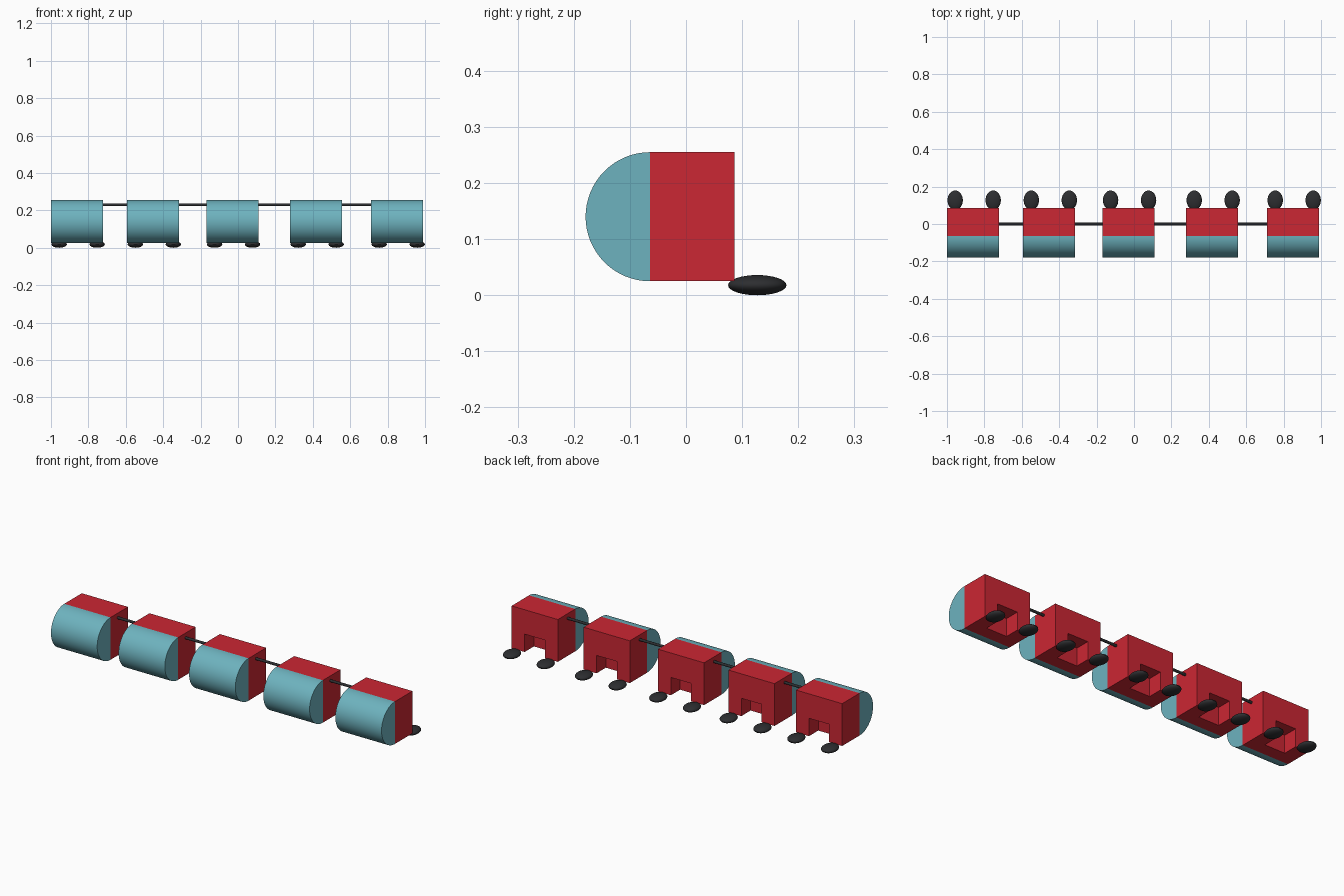
import bpy
import bmesh
from math import cos, sin, pi

if "Cube" in bpy.data.objects:
    bpy.data.objects.remove(bpy.data.objects["Cube"])

CENTRES = [-0.861, -0.454, -0.030, 0.417, 0.850]
HALF = 0.139            # half the length of one body along x
Z0, Z1 = 0.025, 0.255   # bottom and top of the bodies
Y_SPLIT, Y_BACK = -0.064, 0.086


def material(name, rgb):
    m = bpy.data.materials.new(name)
    m.diffuse_color = (*rgb, 1)
    m.use_nodes = True
    m.node_tree.nodes["Principled BSDF"].inputs["Base Color"].default_value = m.diffuse_color
    return m


TEAL = material("teal", (0.155, 0.45, 0.52))
RED = material("red", (0.60, 0.02, 0.033))
BLACK = material("black", (0.026, 0.027, 0.03))


def finish(name, bm, mat, smooth=False):
    bmesh.ops.recalc_face_normals(bm, faces=bm.faces)
    mesh = bpy.data.meshes.new(name)
    bm.to_mesh(mesh)
    bm.free()
    obj = bpy.data.objects.new(name, mesh)
    bpy.context.collection.objects.link(obj)
    mesh.materials.append(mat)
    if smooth:
        bpy.ops.object.select_all(action='DESELECT')
        obj.select_set(True)
        bpy.context.view_layer.objects.active = obj
        bpy.ops.object.shade_smooth_by_angle()
    return obj


def extrude_profile(name, points, direction, mat, smooth=False):
    bm = bmesh.new()
    face = bm.faces.new([bm.verts.new(p) for p in points])
    new = bmesh.ops.extrude_face_region(bm, geom=[face])["geom"]
    verts = [g for g in new if isinstance(g, bmesh.types.BMVert)]
    bmesh.ops.translate(bm, verts=verts, vec=direction)
    return finish(name, bm, mat, smooth)


def ellipsoid(name, centre, radii, mat):
    bm = bmesh.new()
    bmesh.ops.create_uvsphere(bm, u_segments=32, v_segments=16, radius=1)
    bmesh.ops.scale(bm, verts=bm.verts, vec=radii)
    bmesh.ops.translate(bm, verts=bm.verts, vec=centre)
    return finish(name, bm, mat, True)


RADIUS, MID = (Z1 - Z0) / 2, (Z1 + Z0) / 2
NOTCH_HALF, NOTCH_TOP, NOTCH_Y = 0.061, 0.122, 0.006

for i, cx in enumerate(CENTRES, 1):
    # rounded teal front: half cylinder along x
    arc = [(cx - HALF, Y_SPLIT - RADIUS * sin(pi * k / 32),
            MID + RADIUS * cos(pi * k / 32)) for k in range(33)]
    extrude_profile(f"rounded_front_{i}", arc, (2 * HALF, 0, 0), TEAL, True)

    # red back block: solid slab plus an arch-shaped rear with the notch
    box = [(-HALF, Z0), (HALF, Z0), (HALF, Z1), (-HALF, Z1)]
    arch = [(-HALF, Z0), (-NOTCH_HALF, Z0), (-NOTCH_HALF, NOTCH_TOP),
            (NOTCH_HALF, NOTCH_TOP), (NOTCH_HALF, Z0), (HALF, Z0),
            (HALF, Z1), (-HALF, Z1)]
    extrude_profile(f"block_{i}", [(cx + x, Y_SPLIT, z) for x, z in box],
                    (0, NOTCH_Y - Y_SPLIT, 0), RED)
    extrude_profile(f"notched_back_{i}", [(cx + x, NOTCH_Y, z) for x, z in arch],
                    (0, Y_BACK - NOTCH_Y, 0), RED)

    # two flat oval feet
    for side, dx in (("left", -0.095), ("right", 0.108)):
        ellipsoid(f"foot_{side}_{i}", (cx + dx, 0.127, 0.018),
                  (0.041, 0.052, 0.018), BLACK)

# thin rods joining neighbouring bodies
for i, (a, b) in enumerate(zip(CENTRES, CENTRES[1:]), 1):
    x0, x1 = a + HALF - 0.01, b - HALF + 0.01
    ring = [(x0, 0.007 * cos(2 * pi * k / 16), 0.229 + 0.007 * sin(2 * pi * k / 16))
            for k in range(16)]
    extrude_profile(f"joining_rod_{i}", ring, (x1 - x0, 0, 0), BLACK, True)
